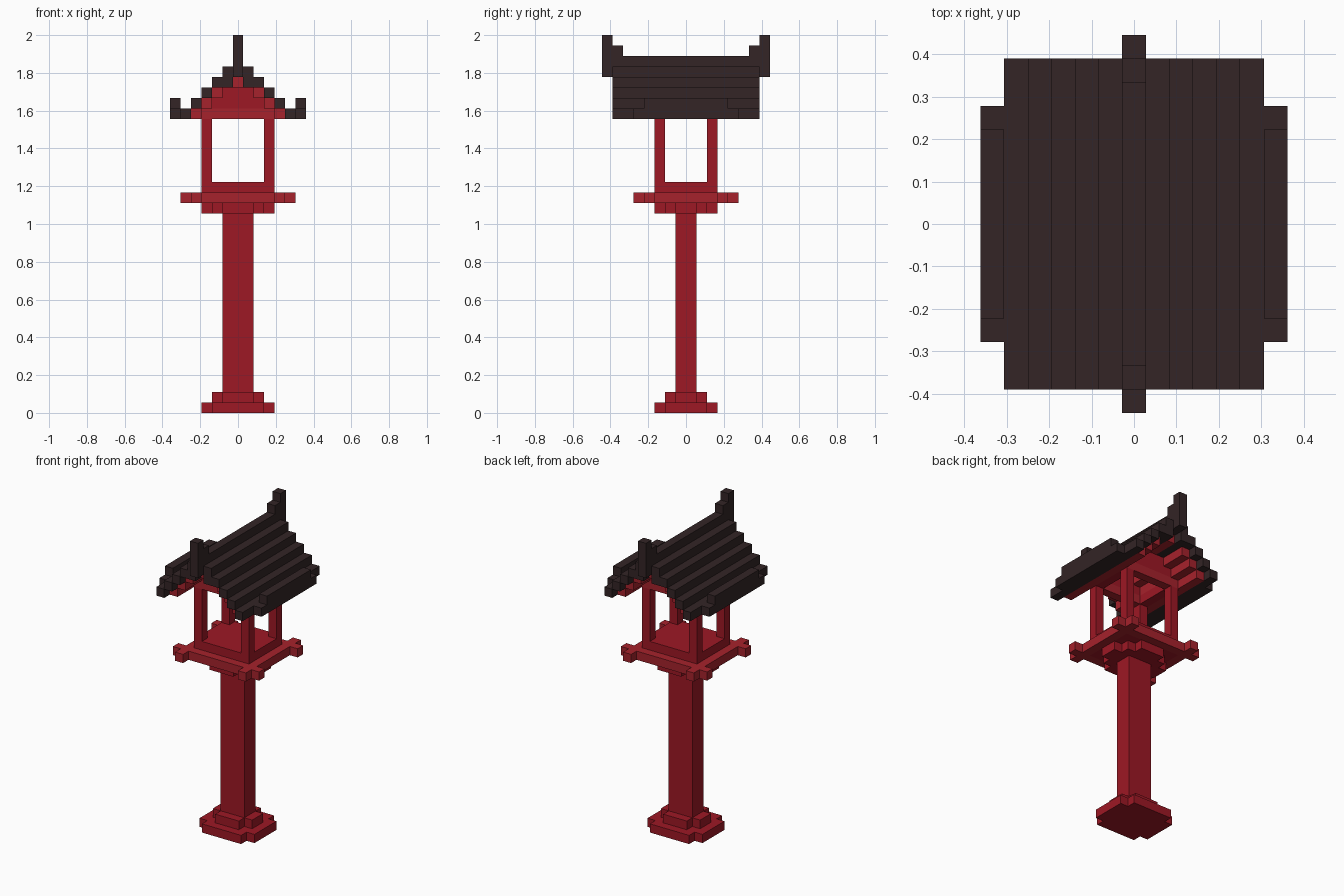
import bpy, bmesh
from mathutils import Matrix, Vector

if "Cube" in bpy.data.objects:
    bpy.data.objects.remove(bpy.data.objects["Cube"])

U = 2 / 36  # one block of the grid


def material(name, rgb):
    m = bpy.data.materials.new(name)
    m.diffuse_color = (*rgb, 1)
    m.use_nodes = True
    m.node_tree.nodes["Principled BSDF"].inputs["Base Color"].default_value = m.diffuse_color
    return m


RED = material("red_paint", (0.34, 0.009, 0.018))
BRIGHT = material("bright_red_paint", (0.38, 0.016, 0.025))
DARK = material("dark_tile", (0.033, 0.018, 0.019))


def part(name, mat, boxes, mirror=()):
    """Join blocks (x0, x1, y0, y1, z0, z1, in grid units), mirrored on the given axes."""
    for axis in mirror:
        flipped = []
        for b in boxes:
            f = list(b)
            f[axis * 2], f[axis * 2 + 1] = -b[axis * 2 + 1], -b[axis * 2]
            flipped.append(tuple(f))
        boxes = boxes + flipped
    bm = bmesh.new()
    for x0, x1, y0, y1, z0, z1 in boxes:
        size = Vector((x1 - x0, y1 - y0, z1 - z0)) * U
        mid = Vector((x0 + x1, y0 + y1, z0 + z1)) * U / 2
        bmesh.ops.create_cube(bm, size=1, matrix=Matrix.Translation(mid) @ Matrix.Diagonal((*size, 1)))
    me = bpy.data.meshes.new(name)
    bm.to_mesh(me)
    bm.free()
    me.materials.append(mat)
    ob = bpy.data.objects.new(name, me)
    bpy.context.collection.objects.link(ob)
    return ob


def stepped(steps, z0, z1):
    """Slab with stepped corners: widest strip first, then side strips front and back."""
    boxes, last = [], 0
    for x, y in steps:
        if last == 0:
            boxes.append((-x, x, -y, y, z0, z1))
        else:
            boxes += [(-x, x, last, y, z0, z1), (-x, x, -y, -last, z0, z1)]
        last = y
    return boxes


# Foot, post and bracket
part("foot", RED, stepped([(3.5, 2), (2.5, 3)], 0, 1) + stepped([(2.5, 1), (1.5, 2)], 1, 2))
part("post", RED, [(-1.5, 1.5, -1, 1, 2, 19)])
part("bracket", RED, stepped([(3.5, 1), (2.5, 2), (1.5, 3)], 19, 20))

# Platform with crossing rails around it
part("platform", RED, [(-3.5, 3.5, -3, 3, 20, 22)])
part("rails_across", BRIGHT, [(-5.5, 5.5, 3, 4, 20, 21)], mirror=(1,))
part("rails_along", BRIGHT, [(3.5, 4.5, -3, 3, 20, 21), (3.5, 4.5, 4, 5, 20, 21),
                             (3.5, 4.5, -5, -4, 20, 21)], mirror=(0,))

# Lantern pillars and the beams on top of them
part("pillars", RED, [(2.5, 3.5, 2, 3, 22, 28)], mirror=(0, 1))
part("beams_across", BRIGHT, [(-3.5, 3.5, 2, 3, 28, 29)], mirror=(1,))
part("beams_along", RED, [(2.5, 3.5, -2, 2, 28, 29)], mirror=(0,))

# Gable walls narrowing towards the ridge
part("gables", RED, [(-w, w, 2, 3, z, z + 1) for w, z in ((2.5, 29), (1.5, 30), (0.5, 31))], mirror=(1,))

# Rafters below the tiles, one step per row
part("rafters", BRIGHT, [(3.5 - i, 4.5 - i, -6, 6, 28 + i, 29 + i) for i in range(3)], mirror=(0,))
part("ridge_beam", BRIGHT, [(-0.5, 0.5, -6, 6, 31, 32)])

# Roof tiles, rising in steps to the ridge
rows = [(3.5 - i, 4.5 - i, -7, 7, 29 + i, 30 + i) for i in range(4)]
part("roof_tiles", DARK, rows + [(0.5, 1.5, -7, 7, 31, 32), (4.5, 5.5, -7, 7, 28, 29)], mirror=(0,))
part("eaves", DARK, [(5.5, 6.5, -5, 5, 28, 29), (5.5, 6.5, -4, 4, 29, 30)], mirror=(0,))

# Ridge with upturned ends
part("ridge", DARK, [(-0.5, 0.5, -7, 7, 32, 34)])
part("ridge_ends", DARK, [(-0.5, 0.5, 7, 8, 32, 36), (-0.5, 0.5, 6, 7, 34, 35)], mirror=(1,))
